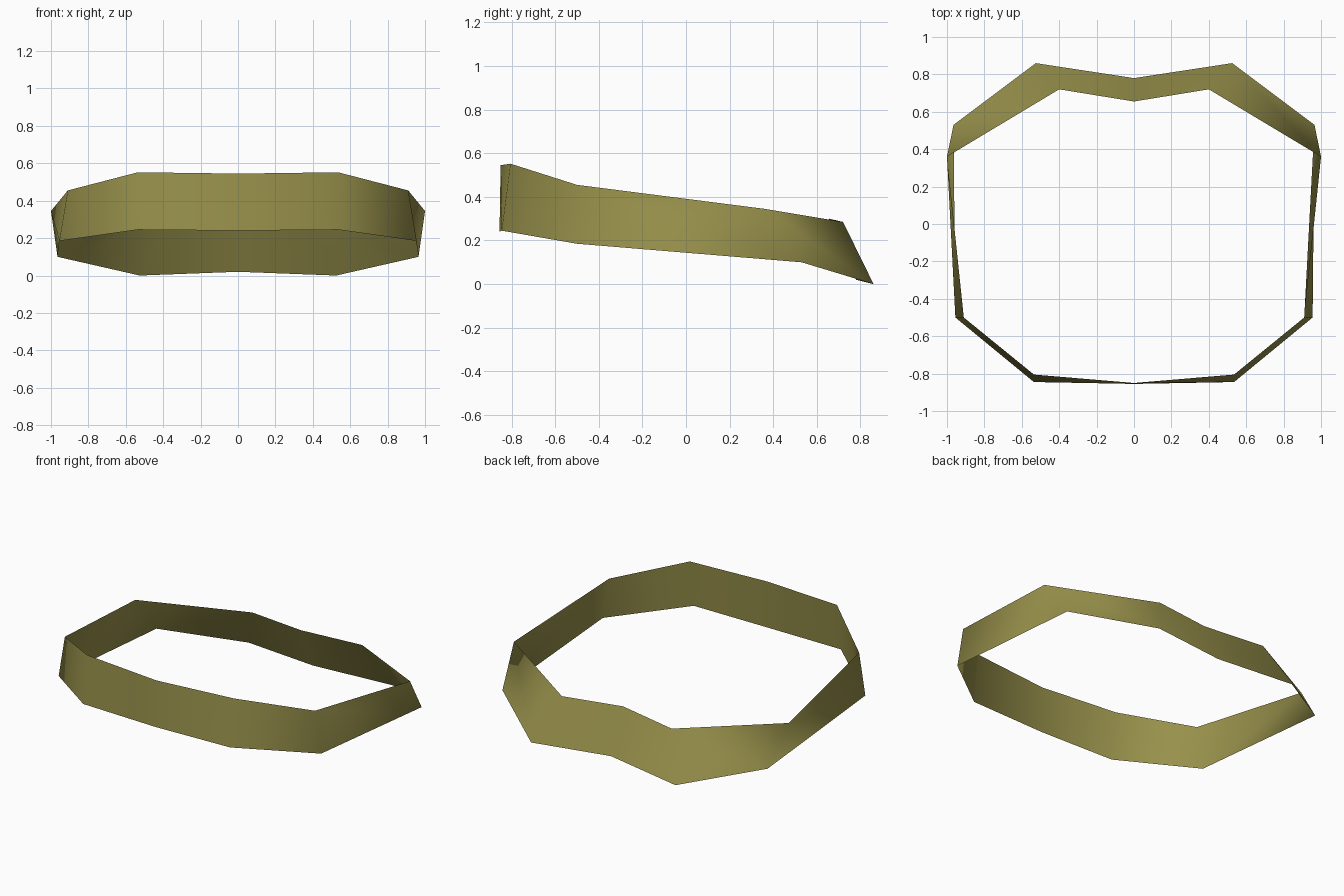
import bpy

if "Cube" in bpy.data.objects:
    bpy.data.objects.remove(bpy.data.objects["Cube"])

# Half of the band, front centre to back centre: (upper edge point, lower edge point)
HALF = [
    ((0.00, -0.85, 0.545), (0.00, -0.855, 0.24)),
    ((0.535, -0.805, 0.552), (0.535, -0.845, 0.245)),
    ((0.91, -0.50, 0.455), (0.955, -0.50, 0.185)),
    ((1.00, 0.36, 0.345), (0.965, 0.53, 0.10)),
    ((0.40, 0.72, 0.285), (0.525, 0.86, 0.00)),
    ((0.00, 0.655, 0.30), (0.00, 0.78, 0.02)),
]

olive = bpy.data.materials.new("olive")
olive.diffuse_color = (0.31, 0.28, 0.07, 1)
olive.use_nodes = True
olive.node_tree.nodes["Principled BSDF"].inputs["Base Color"].default_value = olive.diffuse_color

# Thin closed band: mirrored columns joined into a ring of quads, facing outward
mirrored = [tuple((-x, y, z) for x, y, z in col) for col in HALF[-2:0:-1]]
ring = HALF + mirrored
n = len(ring)
verts = [p for col in ring for p in col]
faces = []
for i in range(n):
    j = (i + 1) % n
    faces.append((2 * i, 2 * i + 1, 2 * j + 1, 2 * j))

mesh = bpy.data.meshes.new("band")
mesh.from_pydata(verts, [], faces)
mesh.materials.append(olive)
for face in mesh.polygons:
    face.use_smooth = True
mesh.update()
band = bpy.data.objects.new("band", mesh)
bpy.context.collection.objects.link(band)
